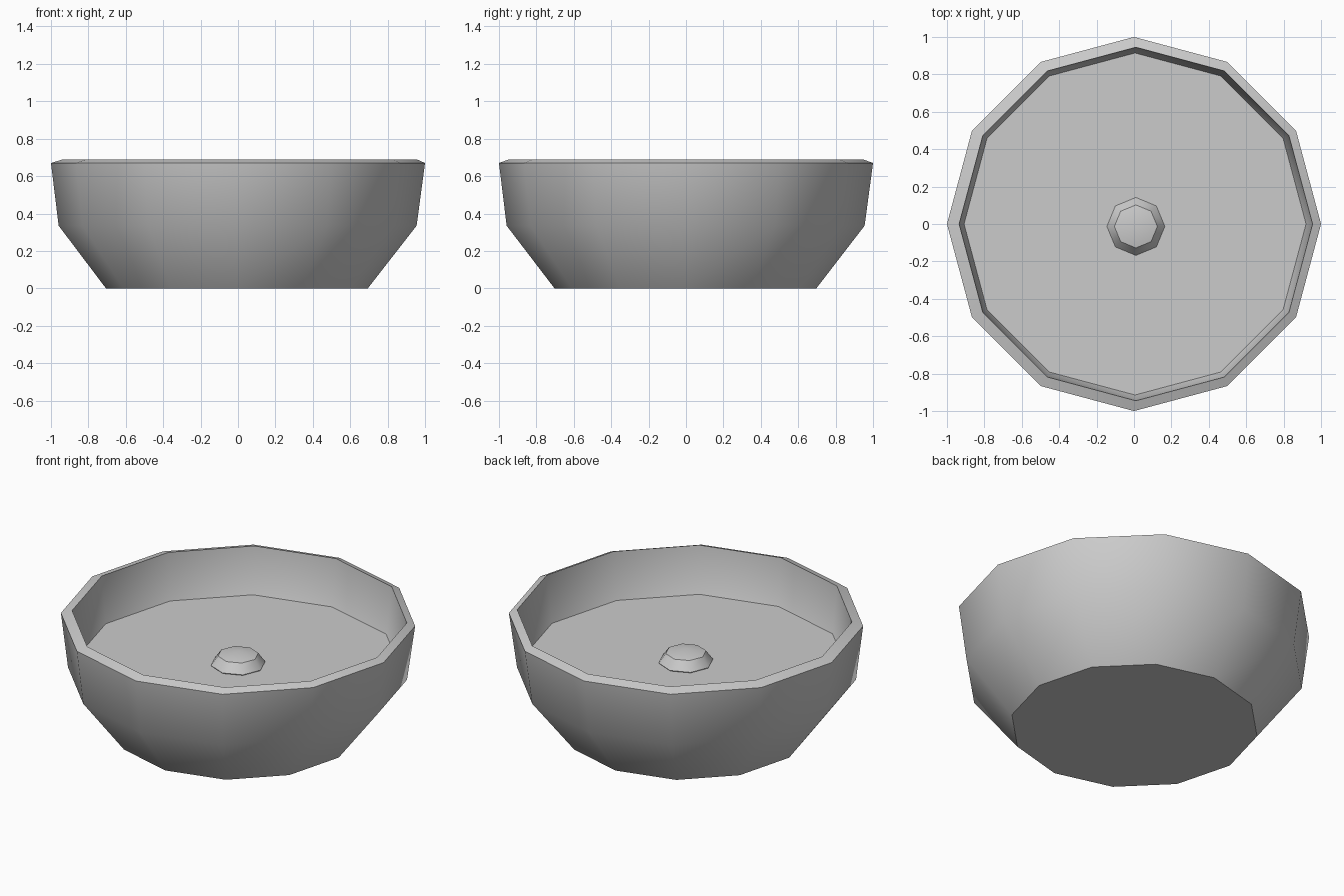
import bpy, bmesh, math

if "Cube" in bpy.data.objects:
    bpy.data.objects.remove(bpy.data.objects["Cube"])


def lathe(name, rings, sides, close_last=False):
    """Rings are (radius, z, x offset, y offset); the first ring is always capped if asked."""
    bm = bmesh.new()
    loops = []
    for r, z, ox, oy in rings:
        if r == 0:
            loops.append([bm.verts.new((ox, oy, z))])
        else:
            loops.append([bm.verts.new((ox + r * math.cos(2 * math.pi * i / sides),
                                        oy + r * math.sin(2 * math.pi * i / sides), z))
                          for i in range(sides)])
    for a, b in zip(loops, loops[1:]):
        for i in range(sides):
            j = (i + 1) % sides
            if len(b) == 1:
                bm.faces.new((a[i], a[j], b[0]))
            else:
                bm.faces.new((a[i], a[j], b[j], b[i]))
    bm.faces.new(list(reversed(loops[0])))
    if close_last:
        bm.faces.new(loops[-1])
    bmesh.ops.recalc_face_normals(bm, faces=bm.faces)
    mesh = bpy.data.meshes.new(name)
    bm.to_mesh(mesh)
    bm.free()
    obj = bpy.data.objects.new(name, mesh)
    bpy.context.collection.objects.link(obj)
    bpy.ops.object.select_all(action='DESELECT')
    obj.select_set(True)
    bpy.context.view_layer.objects.active = obj
    bpy.ops.object.shade_smooth_by_angle(angle=math.radians(40))
    return obj


# Twelve-sided bowl: outside, sloping rim, inner wall and inner floor
lathe("bowl", [
    (0.70, 0.00, -0.006, -0.003),
    (0.957, 0.335, -0.002, -0.002),
    (1.00, 0.67, 0, 0),
    (0.945, 0.69, 0.01, 0),
    (0.91, 0.36, 0.005, 0),
    (0.66, 0.05, 0, 0),
], 12, close_last=True)

# Flat surface of the contents
bpy.ops.mesh.primitive_circle_add(vertices=12, radius=0.937, fill_type='NGON',
                                  location=(0.008, 0, 0.40),
                                  rotation=(0, 0, 0))
bpy.context.object.name = "contents_surface"

# Eight-sided lump poking out of the contents
lathe("floating_lump", [
    (0.13, 0.37, 0.01, -0.013),
    (0.155, 0.405, 0.01, -0.013),
    (0.115, 0.46, 0.01, -0.013),
    (0, 0.485, 0.01, -0.013),
], 8)
